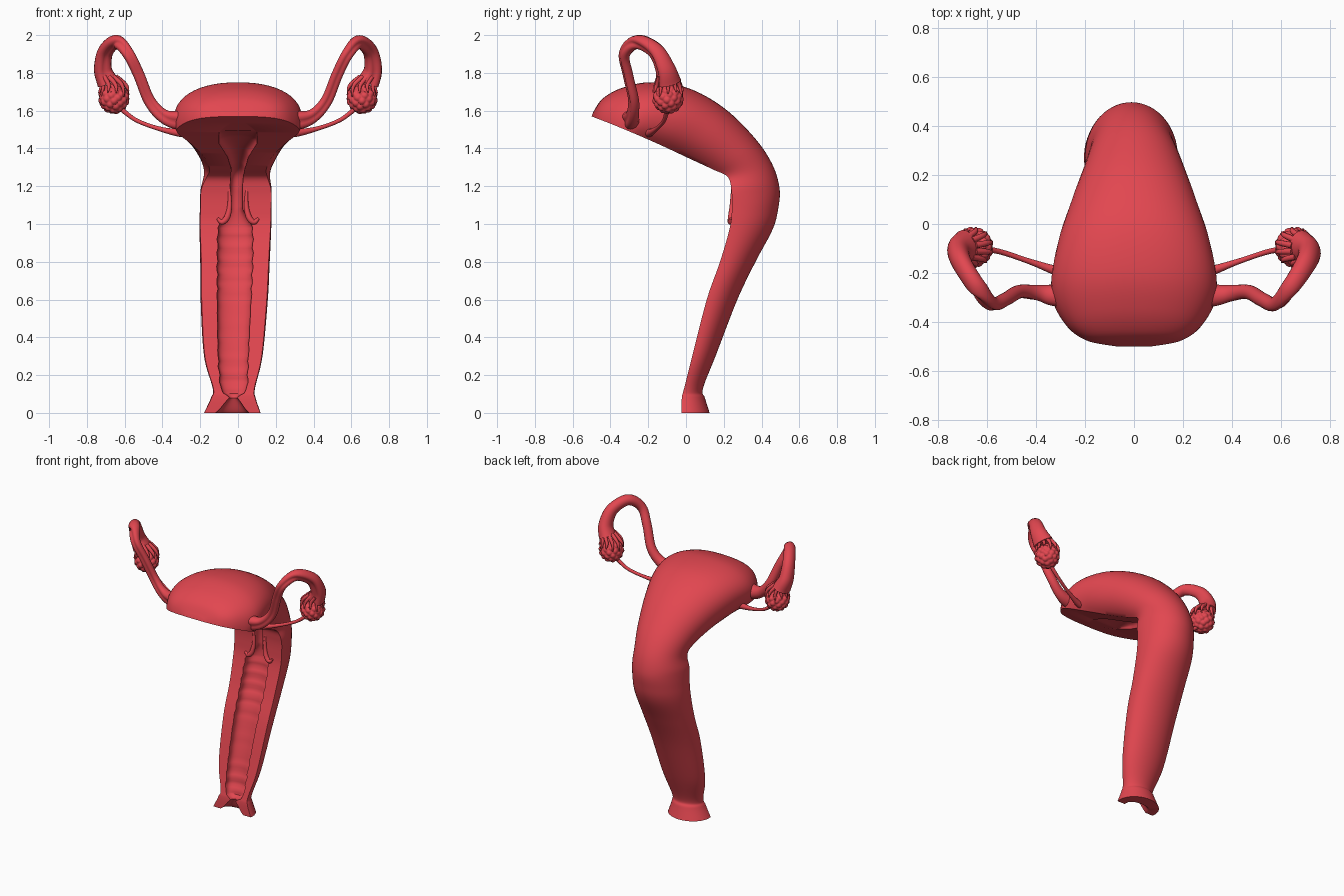
import bpy, bmesh, math
from mathutils import Vector

cube = bpy.data.objects.get("Cube")
if cube:
    bpy.data.objects.remove(cube, do_unlink=True)

RED = (0.76, 0.062, 0.08, 1)
mat = bpy.data.materials.new("tissue red")
mat.use_nodes = True
mat.diffuse_color = RED
bsdf = mat.node_tree.nodes["Principled BSDF"]
bsdf.inputs["Base Color"].default_value = RED
bsdf.inputs["Roughness"].default_value = 0.6


def finish(name, bm, angle=40):
    bmesh.ops.recalc_face_normals(bm, faces=bm.faces)
    mesh = bpy.data.meshes.new(name)
    bm.to_mesh(mesh)
    bm.free()
    ob = bpy.data.objects.new(name, mesh)
    bpy.context.collection.objects.link(ob)
    mesh.materials.append(mat)
    bpy.ops.object.select_all(action='DESELECT')
    ob.select_set(True)
    bpy.context.view_layer.objects.active = ob
    bpy.ops.object.shade_smooth_by_angle(angle=math.radians(angle))


def loft(bm, rings):
    """Skin closed rings of equal size and cap both ends."""
    rows = [[bm.verts.new(p) for p in ring] for ring in rings]
    n = len(rows[0])
    for a, b in zip(rows, rows[1:]):
        for i in range(n):
            j = (i + 1) % n
            bm.faces.new((a[i], a[j], b[j], b[i]))
    for end in (rows[0], rows[-1]):
        cap = bm.faces.new(end)
        bmesh.ops.triangulate(bm, faces=[cap])


def spline(keys, steps):
    """Catmull-Rom through tuples of numbers."""
    out = []
    for i in range(len(keys) - 1):
        p = [keys[max(0, min(len(keys) - 1, i + k))] for k in (-1, 0, 1, 2)]
        for s in range(steps):
            t = s / steps
            out.append([b + t / 2 * (c - a + t * (2 * a - 5 * b + 4 * c - d + t * (3 * (b - c) + d - a)))
                        for a, b, c, d in zip(*p)])
    out.append(list(keys[-1]))
    return out


def sweep(bm, keys, steps=7, sides=14, groove=0.0, flare=0.0):
    """Round tube along (x, y, z, radius) keys, with an optional front furrow
    and an optional flattening towards the far end."""
    path = spline(keys, steps)
    pts = [Vector(k[:3]) for k in path]
    rings = []
    for i, k in enumerate(path):
        tan = (pts[min(i + 1, len(pts) - 1)] - pts[max(i - 1, 0)]).normalized()
        front = Vector((0.25, -1, -0.3))
        front = (front - tan * front.dot(tan)).normalized()
        side = tan.cross(front)
        wide = 1 + flare * max(0, 2 * i / len(path) - 1)
        ring = []
        for s in range(sides):
            a = math.tau * s / sides
            r = k[3] * (1 - groove * max(0, math.cos(a)) ** 6)
            ring.append(pts[i] + front * r * wide * math.cos(a) + side * r * math.sin(a))
        rings.append(ring)
    loft(bm, rings)


# Body and canal: front y, front z, back y, back z, half width, cut half width, centre x
SHAPE = [
    (-.50, 1.57, -.49, 1.595, .07, .07, 0),
    (-.475, 1.56, -.44, 1.665, .20, .195, 0),
    (-.41, 1.535, -.34, 1.72, .285, .28, 0),
    (-.30, 1.49, -.19, 1.75, .338, .325, 0),
    (-.15, 1.425, .01, 1.72, .312, .25, 0),
    (.00, 1.355, .20, 1.615, .255, .18, 0),
    (.14, 1.29, .36, 1.46, .20, .15, 0),
    (.22, 1.25, .455, 1.32, .175, .16, -.005),
    (.24, 1.18, .495, 1.19, .188, .185, -.01),
    (.243, 1.08, .488, 1.08, .19, .187, -.012),
    (.232, .98, .458, .97, .19, .186, -.014),
    (.18, .80, .368, .80, .184, .178, -.016),
    (.11, .60, .272, .60, .178, .172, -.02),
    (.033, .30, .16, .31, .155, .15, -.025),
    (-.01, .13, .09, .13, .112, .108, -.022),
    (-.022, .08, .10, .08, .118, .115, -.025),
    (-.025, .00, .125, .00, .15, .148, -.03),
]
# Groove half width and depth at the same stations
GROOVE = [(.01, 0), (.02, 0), (.04, 0), (.10, .004), (.10, .05), (.055, .06), (.035, .06),
          (.033, .06), (.033, .06), (.036, .065), (.092, .075), (.094, .075), (.09, .07),
          (.08, .06), (.07, .05), (.02, .03), (.09, .07)]
STEPS = 8

rings = []
for i, (fy, fz, by, bz, w, wc, cx) in enumerate(spline(SHAPE, STEPS)):
    # Sections go from boxy at the dome to round lower down
    power = min(1, .8 + .03 * i / STEPS)

    def spow(v):
        return math.copysign(abs(v) ** power, v)

    k = min(i // STEPS, len(GROOVE) - 2)
    t = i / STEPS - k
    g, depth = (a + (b - a) * t for a, b in zip(GROOVE[k], GROOVE[k + 1]))
    if .1 < fz < .97:  # cross folds of the lower canal
        wave = math.sin(fz * math.tau / .075)
        g += .004 * wave
        depth += .006 * wave
    front, back = Vector((cx, fy, fz)), Vector((cx, by, bz))
    length = (back - front).length
    inward = (back - front).normalized()
    low = math.acos(min(1, (wc / w) ** (1 / power)))
    base = spow(math.sin(low))
    ring = []
    for s in range(33):
        a = -low + (math.pi + 2 * low) * s / 32
        d = (spow(math.sin(a)) + base) / (1 + base) * length
        ring.append(front + Vector((w * spow(math.cos(a)), 0, 0)) + inward * d)
    for s in range(17):
        a = math.pi * (1 - s / 16)
        d = depth * math.sin(a) ** .6 if 0 < s < 16 else 0
        ring.append(front + Vector((g * math.cos(a), 0, 0)) + inward * d)
    rings.append(ring)
bm = bmesh.new()
loft(bm, rings)
finish("body_and_canal", bm)

# Paired parts
OVARY = Vector((.657, -.095, 1.665))
TUBE = [(.22, -.29, 1.56, .06), (.32, -.295, 1.55, .05), (.40, -.285, 1.575, .036),
        (.47, -.28, 1.655, .031), (.525, -.31, 1.79, .03), (.58, -.328, 1.9, .031),
        (.64, -.26, 1.963, .036), (.70, -.165, 1.915, .04), (.715, -.115, 1.82, .047),
        (.69, -.1, 1.75, .057)]
LIGAMENT = [(.22, -.20, 1.495, .03), (.30, -.195, 1.482, .022), (.42, -.155, 1.505, .012),
            (.54, -.115, 1.55, .011), (.62, -.1, 1.61, .013)]
LIP = [(.047, .246, 1.2, .006), (.044, .243, 1.1, .012), (.058, .238, 1.035, .016),
       (.085, .235, 1.01, .014), (.108, .235, 1.03, .007)]

for side, sx in (("left", 1), ("right", -1)):
    def mirrored(keys):
        return [(k[0] * sx,) + tuple(k[1:]) for k in keys]

    def part(name, keys, **opts):
        bm = bmesh.new()
        sweep(bm, mirrored(keys), **opts)
        finish(side + "_" + name, bm, 60)

    part("tube", TUBE, sides=20, groove=.4, flare=.35)
    part("ligament", LIGAMENT)
    part("cervix_lip", LIP)

    # Bumpy ovary
    bumps = []
    for i in range(60):
        z = 1 - 2 * (i + .5) / 60
        a = i * math.pi * (3 - math.sqrt(5))
        r = math.sqrt(1 - z * z)
        bumps.append(Vector((r * math.cos(a), r * math.sin(a), z)))
    bm = bmesh.new()
    bmesh.ops.create_icosphere(bm, subdivisions=5, radius=1)
    for v in bm.verts:
        n = v.co.normalized()
        d = min((n - b).length for b in bumps)
        p = OVARY + n * (.084 - .01 * min(1, (d / .27) ** 2))
        v.co = (p.x * sx, p.y, p.z)
    finish(side + "_ovary", bm, 60)

    # Fringe fingers gripping the ovary
    bm = bmesh.new()
    end = Vector(TUBE[-1][:3])
    for i in range(11):
        a = math.tau * i / 11
        out = Vector((math.cos(a), math.sin(a), 0))
        top = end + out * .044 + Vector((0, 0, .03))
        mid = OVARY + out * .066
        low = OVARY + out * .081
        tip = 1.69 + .015 * math.sin(i * 2.4)
        sweep(bm, mirrored([(*top, .014), (mid.x, mid.y, 1.735, .011), (low.x, low.y, tip, .004)]),
              steps=5, sides=8)
    finish(side + "_fringe", bm, 60)
